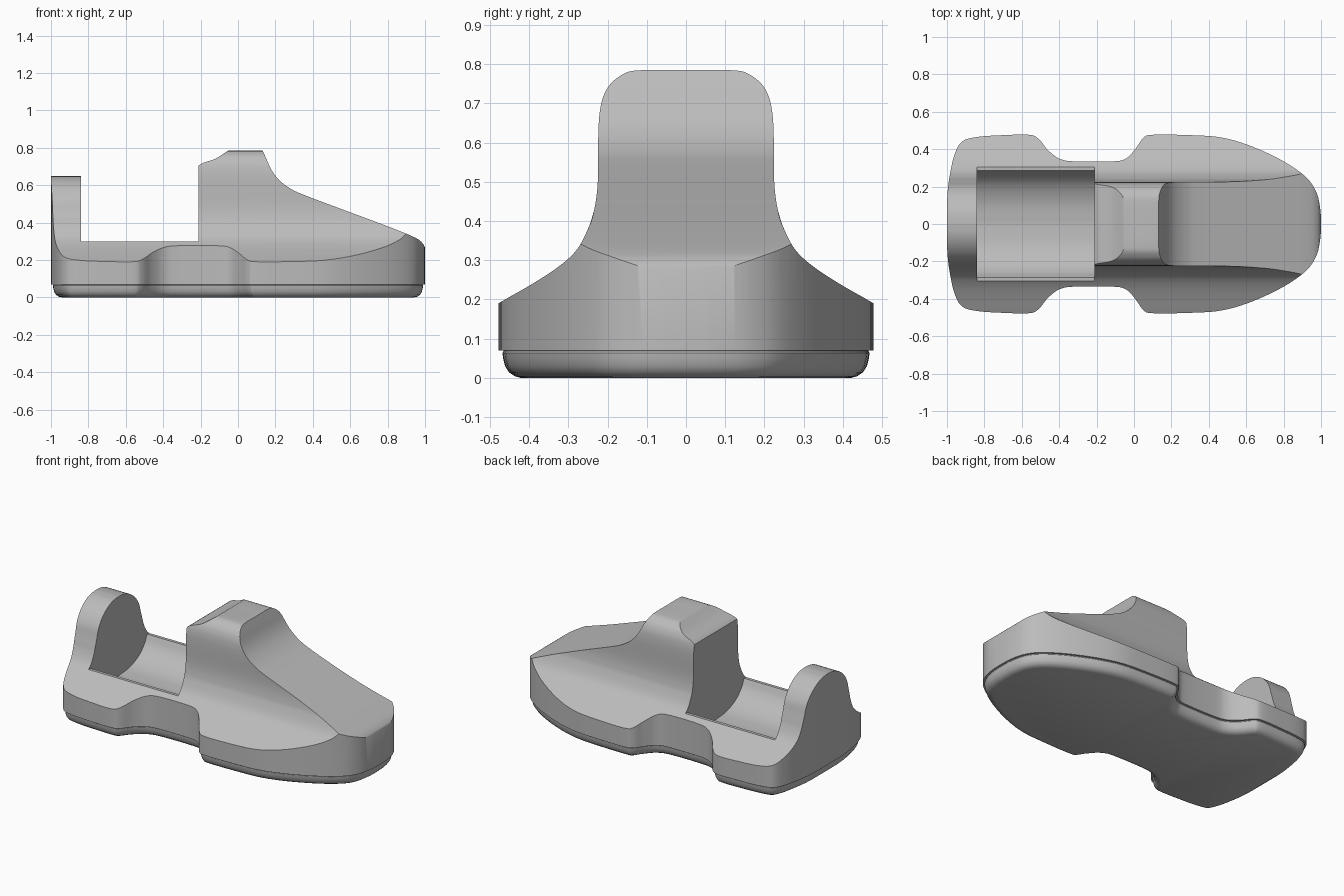
import bpy, bmesh
from mathutils import Vector

if "Cube" in bpy.data.objects:
    bpy.data.objects.remove(bpy.data.objects["Cube"], do_unlink=True)

grey = bpy.data.materials.new("plain grey")
grey.use_nodes = True
COLOUR = (0.5, 0.5, 0.5, 1)
grey.diffuse_color = COLOUR
grey.node_tree.nodes["Principled BSDF"].inputs["Base Color"].default_value = COLOUR


def smooth(points, steps=6):
    """Catmull-Rom curve through 2D points."""
    p = [Vector(q) for q in points]
    p = [2 * p[0] - p[1]] + p + [2 * p[-1] - p[-2]]
    out = []
    for a, b, c, d in zip(p, p[1:], p[2:], p[3:]):
        for i in range(steps):
            t = i / steps
            out.append(0.5 * (2 * b + (c - a) * t + (2 * a - 5 * b + 4 * c - d) * t * t
                              + (3 * b - a - 3 * c + d) * t ** 3))
    return out + [p[-2]]


def loft(name, rings):
    """Closed solid through equal-length rings of 3D points."""
    bm = bmesh.new()
    loops = [[bm.verts.new(v) for v in ring] for ring in rings]
    n = len(loops[0])
    for low, high in zip(loops, loops[1:]):
        for i in range(n):
            j = (i + 1) % n
            bm.faces.new((low[i], low[j], high[j], high[i]))
    bm.faces.new(loops[0][::-1])
    bm.faces.new(loops[-1])
    bmesh.ops.recalc_face_normals(bm, faces=bm.faces)
    mesh = bpy.data.meshes.new(name)
    bm.to_mesh(mesh)
    bm.free()
    mesh.materials.append(grey)
    obj = bpy.data.objects.new(name, mesh)
    bpy.context.collection.objects.link(obj)
    return obj


def activate(obj):
    bpy.ops.object.select_all(action='DESELECT')
    obj.select_set(True)
    bpy.context.view_layer.objects.active = obj


def cut(obj, tool, operation):
    activate(obj)
    mod = obj.modifiers.new("shape", 'BOOLEAN')
    mod.operation, mod.object, mod.solver = operation, tool, 'EXACT'
    bpy.ops.object.modifier_apply(modifier=mod.name)
    bpy.data.objects.remove(tool, do_unlink=True)


def mirrored(half):
    """Half outline whose ends lie on the axis, first coordinate along it."""
    return half + [Vector((v.x, -v.y)) for v in half[-2:0:-1]]


# Footprint outline, waisted in the middle
outline = mirrored(smooth([
    (-1, 0), (-.998, .15), (-.985, .26), (-.96, .37), (-.92, .44), (-.84, .465),
    (-.7, .475), (-.56, .477), (-.51, .455), (-.46, .395), (-.4, .35), (-.32, .335),
    (-.11, .335), (-.04, .352), (.01, .405), (.05, .46), (.1, .477), (.3, .475),
    (.47, .462), (.63, .415), (.8, .335), (.92, .25), (.975, .17), (.996, .08), (1, 0)]))


def inset(ring, d):
    out = []
    for i, v in enumerate(ring):
        t = (ring[(i + 1) % len(ring)] - ring[i - 1]).normalized()
        out.append(v + d * Vector((t.y, -t.x)))
    return out


# Flared cross-section: flat-topped at the hump, arched at the heel
flare = [(.6, .115), (.475, .192), (.4, .235), (.33, .28), (.28, .325), (.25, .38), (.235, .425)]
hump_top = [(.225, .5), (.222, .66), (.203, .735), (.16, .775), (.11, .785), (0, .785)]
heel_top = [(.222, .465), (.203, .525), (.165, .58), (.115, .62), (.06, .643), (0, .65)]


def section(top, x):
    half = [Vector((.6, -.1))] + smooth(flare + top, 5)
    return [(x, v.x, v.y) for v in half] + [(x, -v.x, v.y) for v in half[-2::-1]]


body = loft("shoe_body", [section(heel_top, -1.1), section(heel_top, -.65),
                          section(hump_top, -.4), section(hump_top, 1.1)])
footprint = loft("footprint_cutter", [[(v.x, v.y, z) for v in outline] for z in (-.2, 1)])
cut(body, footprint, 'INTERSECT')

# Side profile: bevelled hump running down to the toe
front_slope = smooth([(.125, .8), (.15, .745), (.18, .68), (.22, .628), (.28, .582), (.36, .545),
                      (.6, .455), (.8, .38), (.92, .332), (.975, .302), (1.0, .265), (1.02, .2)])
profile = ([Vector(p) for p in ((-1.1, .07), (-1.1, .7), (-.25, .7))]
           + smooth([(-.21, .705), (-.185, .72), (-.12, .742), (-.055, .784), (-.03, .8)], 4)
           + front_slope + [Vector((1.02, .07))])
side = loft("profile_cutter", [[(v.x, y, v.y) for v in profile] for y in (-.7, .7)])
cut(body, side, 'INTERSECT')

# Open seat between heel and hump, with a rounded trough
HALF, FLOOR = .285, .145
trough = smooth([(HALF, .3), (.255, .245), (.2, .194), (.11, .157), (0, FLOOR)], 5)
half_cut = [Vector((.6, 1)), Vector((.6, .3))] + trough
shape = half_cut + [Vector((-v.x, v.y)) for v in half_cut[-2::-1]]
seat = loft("seat_cutter", [[(x, v.x, v.y) for v in shape] for x in (-.84, -.21)])
cut(body, seat, 'DIFFERENCE')

# Sole with a rounded lower edge
steps = [(0, .06), (.004, .042), (.014, .027), (.03, .017), (.05, .012), (.064, .01), (.068, .013), (.085, .013)]
sole = loft("sole", [[(v.x, v.y, z) for v in inset(outline, d)] for z, d in steps])

for part in (body, sole):
    activate(part)
    bpy.ops.object.shade_smooth_by_angle(angle=.6)
